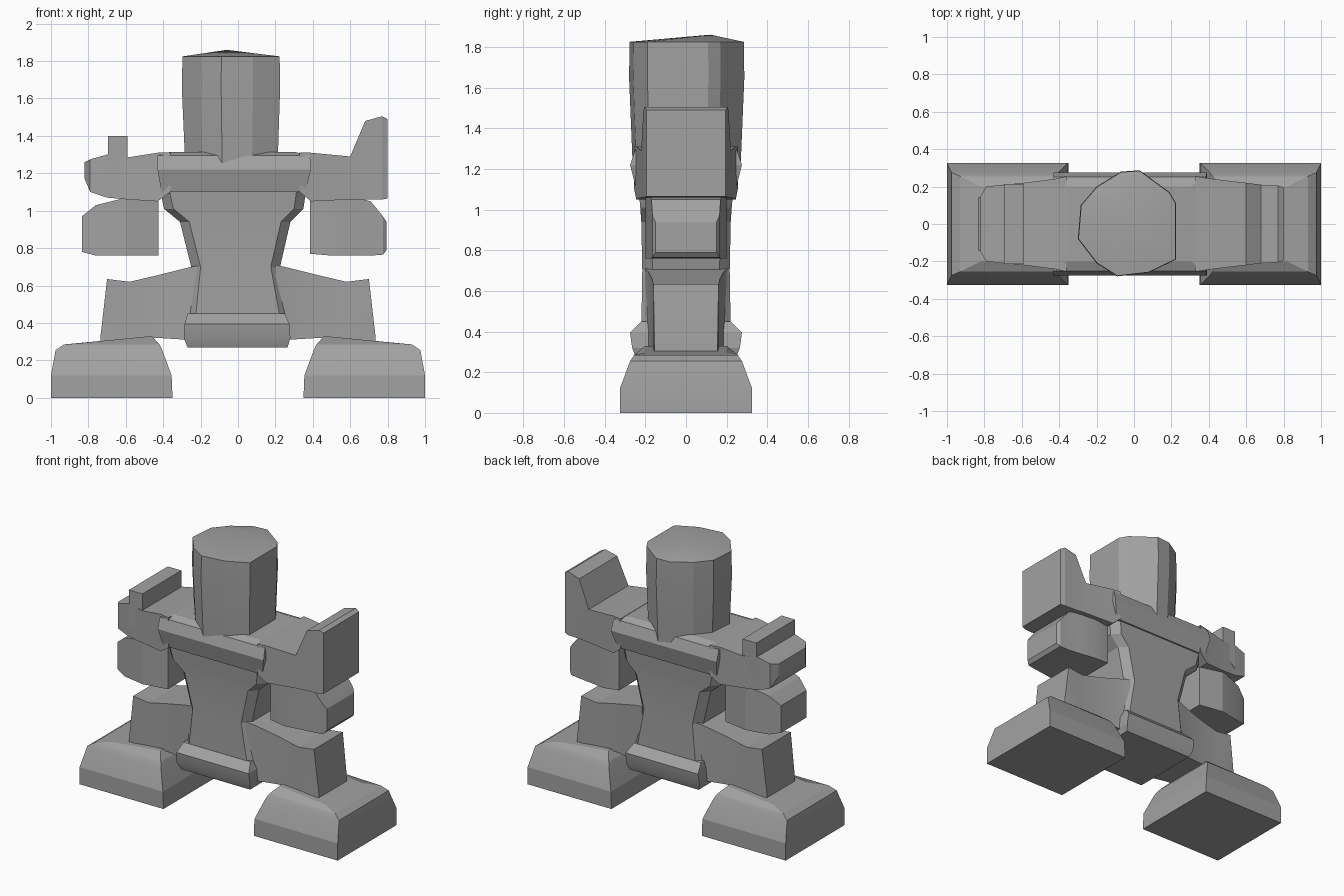
import bpy
import bmesh
from math import radians
from mathutils import Vector

# Remove the default cube only
default_cube = bpy.data.objects.get("Cube")
if default_cube:
    bpy.data.objects.remove(default_cube, do_unlink=True)

# One plain stone grey for the whole figure
stone = bpy.data.materials.new("stone_grey")
stone.use_nodes = True
stone.diffuse_color = (0.36, 0.36, 0.36, 1)
shader = stone.node_tree.nodes["Principled BSDF"]
shader.inputs["Base Color"].default_value = stone.diffuse_color
shader.inputs["Roughness"].default_value = 0.8


def make_object(name, rings, apex=None):
    """Skin a list of matching point rings, optionally closing the top on an apex."""
    bm = bmesh.new()
    loops = [[bm.verts.new(point) for point in ring] for ring in rings]
    count = len(loops[0])
    for low, high in zip(loops, loops[1:]):
        for i in range(count):
            j = (i + 1) % count
            bm.faces.new((low[i], low[j], high[j], high[i]))
    bm.faces.new(list(reversed(loops[0])))
    if apex:
        tip = bm.verts.new(apex)
        for i in range(count):
            bm.faces.new((loops[-1][i], loops[-1][(i + 1) % count], tip))
    else:
        bm.faces.new(loops[-1])
    bmesh.ops.recalc_face_normals(bm, faces=bm.faces)
    mesh = bpy.data.meshes.new(name)
    bm.to_mesh(mesh)
    bm.free()
    mesh.materials.append(stone)
    obj = bpy.data.objects.new(name, mesh)
    bpy.context.collection.objects.link(obj)
    bpy.ops.object.select_all(action="DESELECT")
    obj.select_set(True)
    bpy.context.view_layer.objects.active = obj
    bpy.ops.object.shade_smooth_by_angle(angle=radians(15))
    return obj


def cut_corners(left, right, front, back, cut):
    """Rectangle outline, with its corners cut off when cut is above zero."""
    if not cut:
        return [(left, front), (right, front), (right, back), (left, back)]
    return [(left + cut, front), (right - cut, front),
            (right, front + cut), (right, back - cut),
            (right - cut, back), (left + cut, back),
            (left, back - cut), (left, front + cut)]


def upright(name, sections, cut=0):
    """Stack of level sections: height, left, right, half depth."""
    rings = []
    for z, left, right, depth in sections:
        outline = cut_corners(left, right, -depth, depth, cut)
        rings.append([Vector((x, y, z)) for x, y in outline])
    return make_object(name, rings)


def sideways(name, sections, side=1):
    """Limb running outwards: distance, half depth, bottom, top."""
    rings = []
    for x, depth, bottom, top in sections:
        outline = cut_corners(-depth, depth, bottom, top, 0)
        rings.append([Vector((x * side, y, z)) for y, z in outline])
    return make_object(name, rings)


# Head: irregular prism with a low peaked crown
head_outline = [(-.09, -.28), (.08, -.26), (.225, -.19), (.225, .11), (.19, .17),
                (.03, .287), (-.07, .28), (-.2, .2), (-.285, .1), (-.3, -.08), (-.2, -.21)]
head_rings = [[(x * s, y * s, z) for x, y in head_outline]
              for z, s in ((1.24, .94), (1.65, 1), (1.825, .99))]
make_object("head", head_rings, apex=(-.06, .12, 1.86))

# Body: overhanging chest, tapered trunk and pelvis block
upright("chest", [
    (1.1, -.41, .36, .245),
    (1.22, -.43, .39, .275),
    (1.295, -.43, .385, .25),
    (1.315, -.36, .3, .2),
])
upright("trunk", [
    (.4, -.28, .28, .22),
    (.7, -.25, .225, .215),
    (.94, -.31, .28, .22),
    (1.01, -.395, .35, .225),
    (1.12, -.42, .365, .235),
], cut=.05)
upright("pelvis", [
    (.27, -.27, .265, .245),
    (.32, -.29, .28, .265),
    (.395, -.285, .275, .275),
    (.45, -.27, .25, .22),
])

# Legs and feet, the same on both sides
for label, side in (("left", 1), ("right", -1)):
    sideways(label + "_thigh", [
        (.2, .2, .31, .71),
        (.27, .185, .31, .695),
        (.43, .165, .32, .655),
        (.58, .16, .31, .62),
        (.7, .16, .3, .635),
        (.735, .155, .3, .33),
    ], side)
    foot = [
        (0, .35, 1, .325),
        (.12, .355, 1, .325),
        (.255, .405, .975, .275),
        (.285, .42, .93, .255),
    ]
    rings = []
    for z, inner, outer, depth in foot:
        rings.append([(x * side, y, z) for x, y in cut_corners(inner, outer, -depth, depth, 0)])
    # Instep rises towards the ankle
    rings.append([(x * side, y, z) for x, y, z in
                  ((.46, -.2, .33), (.82, -.2, .295), (.82, .2, .295), (.46, .2, .33))])
    make_object(label + "_foot", rings)

# Left arm with a tall shoulder guard
sideways("left_upper_arm", [
    (.33, .255, 1.1, 1.31),
    (.39, .245, 1.05, 1.31),
    (.6, .22, 1.06, 1.29),
    (.68, .21, 1.06, 1.48),
    (.77, .205, 1.06, 1.505),
    (.8, .195, 1.065, 1.49),
])
sideways("left_forearm", [
    (.385, .19, .77, 1.08),
    (.5, .2, .76, 1.08),
    (.63, .18, .76, 1.07),
    (.71, .17, .76, 1.05),
    (.775, .165, .765, .97),
    (.795, .15, .79, .94),
])

# Right arm with a raised ridge across the shoulder
sideways("right_upper_arm", [
    (.36, .255, 1.1, 1.31),
    (.43, .24, 1.05, 1.31),
    (.59, .22, 1.06, 1.285),
    (.7, .21, 1.07, 1.3),
    (.79, .2, 1.1, 1.275),
    (.82, .15, 1.17, 1.26),
], side=-1)
sideways("right_shoulder_ridge", [
    (.59, .215, 1.2, 1.4),
    (.695, .215, 1.12, 1.4),
], side=-1)
sideways("right_forearm", [
    (.425, .17, .76, 1.07),
    (.6, .2, .76, 1.07),
    (.76, .17, .76, 1.03),
    (.835, .14, .78, .97),
], side=-1)
